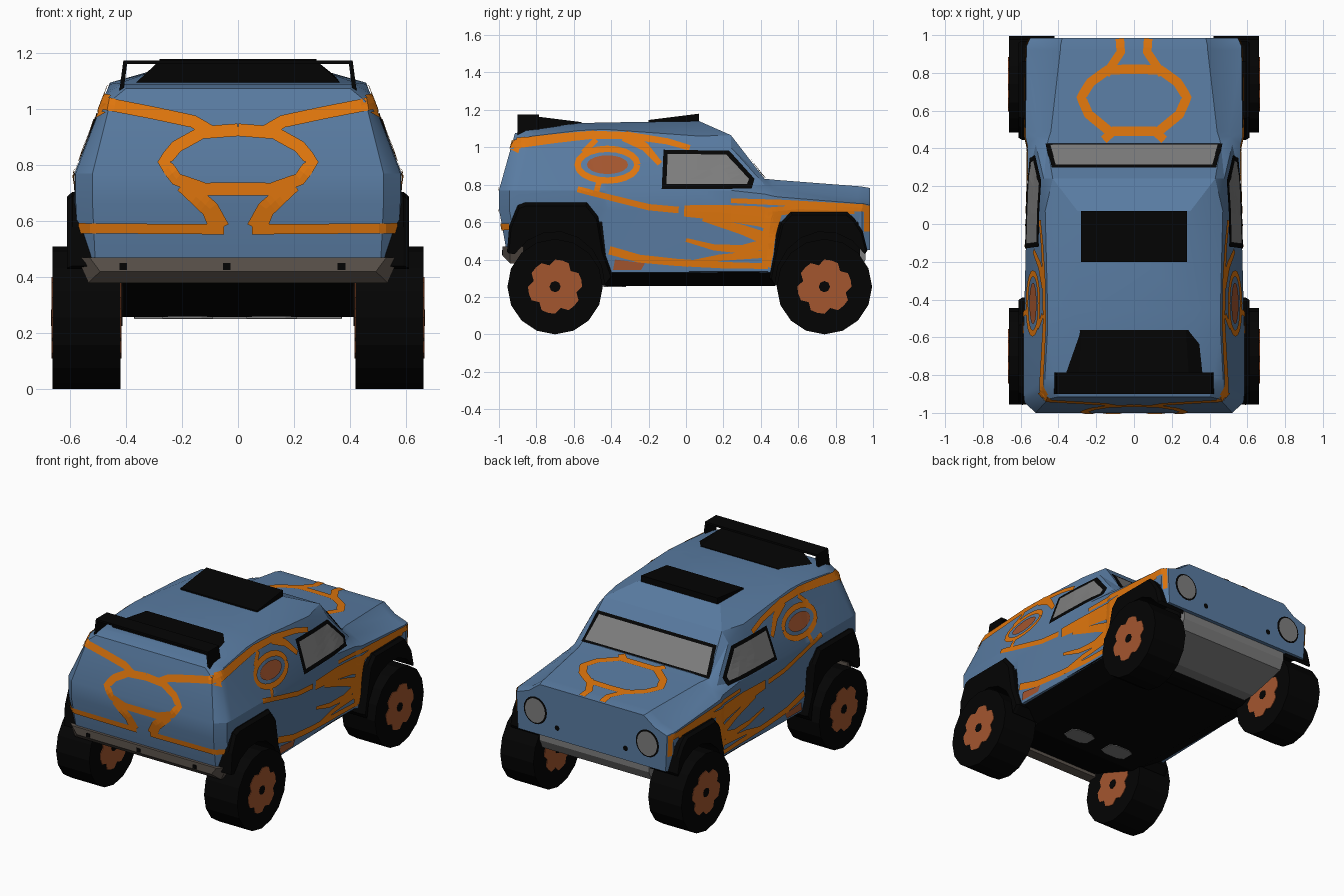
import bpy, bmesh, math
from mathutils import Vector
from mathutils.bvhtree import BVHTree

if "Cube" in bpy.data.objects:
    bpy.data.objects.remove(bpy.data.objects["Cube"])

def mat(name, r, g, b):
    m = bpy.data.materials.new(name)
    m.diffuse_color = (r, g, b, 1)
    m.use_nodes = True
    m.node_tree.nodes["Principled BSDF"].inputs["Base Color"].default_value = m.diffuse_color
    return m

BLUE = mat("body blue", .10, .20, .36)
ORANGE = mat("stripe orange", .74, .18, .004)
RUST = mat("rim rust", .37, .092, .028)
BLACK = mat("black trim", .0012, .0012, .0012)
GLASS = mat("glass grey", .21, .21, .21)
TAUPE = mat("bumper taupe", .11, .09, .075)

def finish(bm, name, material, smooth=False, solid=True):
    if solid:
        bmesh.ops.recalc_face_normals(bm, faces=bm.faces)
    me = bpy.data.meshes.new(name)
    bm.to_mesh(me)
    ob = bpy.data.objects.new(name, me)
    me.materials.append(material)
    bpy.context.collection.objects.link(ob)
    if smooth:
        bpy.ops.object.select_all(action='DESELECT')
        ob.select_set(True)
        bpy.context.view_layer.objects.active = ob
        bpy.ops.object.shade_smooth_by_angle(angle=math.radians(20))
    return ob

def loft(rings):
    """Skin rings of equal, even length; ends are closed with a ladder of quads."""
    bm = bmesh.new()
    vs = [[bm.verts.new(p) for p in r] for r in rings]
    n = len(rings[0])
    for a, b in zip(vs, vs[1:]):
        for i in range(n):
            bm.faces.new((a[i], a[(i + 1) % n], b[(i + 1) % n], b[i]))
    for r in (vs[0], vs[-1]):
        for i in range(n // 2 - 1):
            bm.faces.new((r[i], r[i + 1], r[n - 2 - i], r[n - 1 - i]))
    bmesh.ops.recalc_face_normals(bm, faces=bm.faces)
    return bm

def box_loft(name, material, stations, taper=1.0, cx=0.0):
    """Stations along y: (y, half width, bottom z, top z)."""
    rings = [[(cx + h, y, t), (cx + h * taper, y, b), (cx - h * taper, y, b), (cx - h, y, t)]
             for y, h, b, t in stations]
    return finish(loft(rings), name, material)

# ---- body shell: y, sill z, belt x/z, shoulder x/z, roof x/z
STATIONS = [
    (-1.0, .45, .52, .77, .455, 1.03, .40, 1.075),
    (-.945, .45, .58, .77, .475, 1.05, .42, 1.09),
    (-.90, .60, .585, .77, .472, 1.06, .42, 1.095),
    (-.57, .60, .585, .77, .458, 1.09, .32, 1.13),
    (-.45, .60, .58, .77, .458, 1.095, .31, 1.132),
    (-.42, .33, .58, .77, .458, 1.095, .31, 1.133),
    (.07, .33, .568, .77, .47, 1.06, .30, 1.14),
    (.24, .33, .562, .77, .478, 1.0, .43, 1.065),
    (.42, .33, .565, .75, .52, .80, .46, .832),
    (.46, .33, .575, .74, .515, .785, .45, .828),
    (.49, .60, .575, .735, .505, .778, .44, .825),
    (.92, .60, .57, .70, .47, .732, .39, .792),
    (.94, .45, .57, .70, .47, .732, .39, .79),
    (.985, .45, .55, .69, .46, .722, .38, .782)]

def lean(y, z):
    # the tail tucks in below the crease and above the belt
    return y + (max(0, .67 - z) * .18 + max(0, z - .77) * .28 if y < -.8 else 0)

rings = []
for y, sz, bx, bz, hx, hz, rx, rz in STATIONS:
    half = [(bx - .01, sz), (bx, .665), (bx, bz), (hx, hz), (rx, rz)]
    rings.append([(x, lean(y, z), z) for x, z in half] +
                 [(-x, lean(y, z), z) for x, z in reversed(half)])
shell = loft(rings)
bmesh.ops.triangulate(shell, faces=shell.faces)
shell.normal_update()
TREE = BVHTree.FromBMesh(shell)
finish(shell, "body_shell", BLUE, smooth=True)

# ---- helpers that lay thin paint and panels on the shell
VIEWS = {  # 2D point -> ray start, ray direction
    "right": (lambda a, b: (3, a, b), Vector((-1, 0, 0))),
    "left": (lambda a, b: (-3, a, b), Vector((1, 0, 0))),
    "rear": (lambda a, b: (a, -3, b), Vector((0, 1, 0))),
    "nose": (lambda a, b: (a, 3, b), Vector((0, -1, 0))),
    "top": (lambda a, b: (a, b, 3), Vector((0, 0, -1)))}

def project(view, a, b, lift):
    start, d = VIEWS[view]
    o = Vector(start(a, b))
    hit, nor, _, _ = TREE.ray_cast(o, d)
    if hit is None:
        hit, nor, _, _ = TREE.find_nearest(o + d * 2.4)
    return hit + nor * lift

def lay(bm, name, material, view):
    bm.normal_update()
    for f in bm.faces:
        if f.normal.dot(VIEWS[view][1]) > 0:
            f.normal_flip()
    return finish(bm, name, material, solid=False)

def panel(name, material, view, pts, lift):
    bm = bmesh.new()
    bm.faces.new([bm.verts.new((a, b, 0)) for a, b in pts])
    bmesh.ops.triangulate(bm, faces=bm.faces)
    bmesh.ops.subdivide_edges(bm, edges=bm.edges, cuts=5, use_grid_fill=True)
    for v in bm.verts:
        v.co = project(view, v.co.x, v.co.y, lift)
    return lay(bm, name, material, view)

def stripe(name, view, pts, w0, w1=None, lift=.006):
    w1 = w0 if w1 is None else w1
    line = []
    for p, q in zip(pts, pts[1:]):
        p, q = Vector(p), Vector(q)
        n = max(1, int((q - p).length / .02))
        line += [p.lerp(q, i / n) for i in range(n)]
    line.append(Vector(pts[-1]))
    bm, rows, n = bmesh.new(), [], len(line) - 1
    for i, p in enumerate(line):
        t = (line[min(i + 1, n)] - line[max(i - 1, 0)]).normalized()
        side = Vector((-t.y, t.x)) * (w0 + (w1 - w0) * i / n) / 2
        rows.append([bm.verts.new(project(view, *(p + side * k), lift)) for k in (-1, 0, 1)])
    for r, s in zip(rows, rows[1:]):
        for k in (0, 1):
            bm.faces.new((r[k], r[k + 1], s[k + 1], s[k]))
    return lay(bm, name, ORANGE, view)

def ellipse(a, b, ra, rb, n=20):
    return [(a + ra * math.cos(2 * math.pi * i / n), b + rb * math.sin(2 * math.pi * i / n))
            for i in range(n)]

# ---- side windows and side paint
for v in ("right", "left"):
    panel(v + "_window_frame", BLACK, v, [(-.13, .775), (-.12, .985), (.23, .98), (.365, .83), (.35, .775)], .006)
    panel(v + "_window_glass", GLASS, v, [(-.105, .80), (-.098, .962), (.215, .958), (.335, .828), (.325, .80)], .010)
    ring = ellipse(-.42, .905, .16, .085)
    stripe(v + "_ring_stripe", v, ring + ring[:1], .034)
    panel(v + "_ring_centre", RUST, v, ellipse(-.42, .905, .11, .05), .006)
    stripe(v + "_roof_stripe", v, [(-.94, 1.015), (-.7, 1.045), (-.5, 1.065), (-.3, 1.06), (-.1, 1.03), (.02, .995)], .055, .03)
    stripe(v + "_pillar_stripe", v, [(-.33, 1.06), (-.22, 1.0), (-.14, .91)], .06, .03, .007)
    stripe(v + "_ring_link", v, [(-.55, .97), (-.48, 1.04)], .03)
    stripe(v + "_ring_tail", v, [(-.46, .83), (-.48, .76)], .03)
    stripe(v + "_belt_stripe", v, [(-.58, .775), (-.4, .73), (-.2, .68), (-.04, .665)], .03, .035)
    stripe(v + "_door_stripe", v, [(-.01, .66), (.2, .65), (.4, .63), (.5, .60)], .06, .12)
    stripe(v + "_fender_stripe", v, [(.24, .715), (.5, .705), (.8, .685), (.96, .675)], .025, .04)
    stripe(v + "_lower_fender_stripe", v, [(.4, .65), (.6, .67), (.9, .66)], .05, .03, .007)
    stripe(v + "_nose_edge_stripe", v, [(.965, .69), (.965, .55)], .03)
    stripe(v + "_upper_slash", v, [(.09, .62), (.3, .56), (.46, .50)], .03, .07)
    stripe(v + "_middle_slash", v, [(0, .505), (.15, .465), (.3, .455), (.46, .49)], .02, .06, .007)
    stripe(v + "_arch_edge_stripe", v, [(.46, .64), (.44, .50), (.43, .36)], .08, .05, .007)
    stripe(v + "_sill_stripe", v, [(-.41, .45), (-.25, .405), (-.05, .385), (.2, .37), (.44, .365)], .045, .03)
    stripe(v + "_sill_slash", v, [(0, .375), (.18, .41), (.43, .43)], .03, .04, .007)
    panel(v + "_sill_patch", RUST, v, [(-.39, .345), (-.24, .345), (-.22, .38), (-.38, .40)], .006)

# ---- rear paint
stripe("rear_ring_stripe", "rear", [(0, .925), (.13, .915), (.22, .865), (.265, .81), (.22, .75), (.12, .715), (-.12, .715),
       (-.22, .75), (-.265, .81), (-.22, .865), (-.13, .915), (0, .925)], .045)
for s, n in ((1, "right"), (-1, "left")):
    stripe(n + "_rear_top_stripe", "rear", [(s * x, z) for x, z in ((.48, 1.02), (.3, .985), (.16, .955), (.1, .92))], .045)
    stripe(n + "_rear_leg_stripe", "rear", [(s * x, z) for x, z in ((.2, .73), (.1, .645), (.065, .575))], .05, .07)
    stripe(n + "_rear_low_stripe", "rear", [(s * .05, .572), (s * .565, .576)], .036, None, .007)
    # bonnet legs
    stripe(n + "_bonnet_front_leg", "top", [(s * x, y) for x, y in ((.15, .79), (.07, .91), (.075, .98))], .045)
    stripe(n + "_bonnet_rear_leg", "top", [(s * .1, .50), (s * .16, .445)], .045)
    # round headlights and grille bolts
    panel(n + "_headlight_rim", BLACK, "nose", ellipse(s * .41, .605, .085, .09), .004)
    panel(n + "_headlight", GLASS, "nose", ellipse(s * .41, .605, .073, .08), .008)
    panel(n + "_grille_bolt", BLACK, "nose", ellipse(s * .25, .53, .018, .018, 8), .005)

# ---- bonnet ring and windscreen
stripe("bonnet_ring_stripe", "top", [(0, .82), (.14, .815), (.23, .75), (.28, .67), (.24, .58), (.13, .49), (-.13, .49),
       (-.24, .58), (-.28, .67), (-.23, .75), (-.14, .815), (0, .82)], .05)
panel("windscreen_frame", BLACK, "top", [(-.465, .425), (-.435, .295), (.435, .295), (.465, .425)], .006)
panel("windscreen_glass", GLASS, "top", [(-.445, .413), (-.415, .308), (.415, .308), (.445, .413)], .010)

# ---- underside
box_loft("chassis", BLACK, [(-.92, .41, .42, .64), (-.5, .41, .26, .64), (.55, .41, .26, .64), (.93, .41, .42, .64)])
box_loft("floor_pan", BLACK, [(-.43, .56, .258, .335), (.475, .56, .258, .335)], .75)
box_loft("skid_plate", GLASS, [(.62, .37, .25, .30), (.70, .37, .25, .42), (.93, .40, .34, .46), (.96, .40, .40, .46)])
for x in (-.18, .12):
    box_loft("floor_plate", GLASS, [(-.44, .05, .253, .26), (-.42, .09, .253, .26), (-.34, .09, .253, .26), (-.32, .05, .253, .26)], cx=x)

# ---- rear bumper with bolts
box_loft("rear_bumper", TAUPE, [(-.982, .53, .42, .47), (-.94, .575, .38, .47), (-.87, .575, .38, .47)], .93)
for x in (-.41, -.04, .37):
    box_loft("bumper_bolt", BLACK, [(-.985, .014, .425, .45), (-.95, .014, .425, .45)], cx=x)

# ---- roof scoop and rear spoiler: a ramp followed by an open hoop
box_loft("roof_scoop", BLACK, [(-.2, .28, 1.12, 1.146), (.07, .28, 1.12, 1.18)])
box_loft("spoiler_ramp", BLACK, [(-.80, .29, 1.07, 1.165), (-.56, .275, 1.10, 1.135)], 1.35)
box_loft("spoiler_wing", BLACK, [(-.90, .41, 1.162, 1.175), (-.785, .41, 1.162, 1.175)])
for s in (1, -1):
    rings = [[(s * .425, y, 1.06), (s * .41, y, 1.172), (s * .395, y, 1.172), (s * .41, y, 1.06)]
             for y in (-.90, -.785)]
    finish(loft(rings), "spoiler_fin", BLACK)

# ---- wheel arch flares
ARCHES = {
    "rear": (-.70, [(-.957, .44), (-.945, .58), (-.90, .69), (-.86, .705), (-.53, .705), (-.47, .63), (-.44, .45), (-.39, .31)]),
    "front": (.74, [(.97, .45), (.945, .55), (.90, .62), (.86, .655), (.56, .655), (.51, .60), (.475, .45), (.445, .30)])}
for n, (yc, outer) in ARCHES.items():
    inner = [(yc + (-1 if n == "rear" else 1) * .265 * math.cos(a), .265 + .285 * math.sin(a))
             for a in (math.radians(35 + 145 * i / 7) for i in range(8))]
    for s in (1, -1):
        rings = [[(s * x, y, z) for y, z in [(yc + (y - yc) * k, .26 + (z - .26) * k) for y, z in outer] + inner[::-1]]
                 for x, k in ((.41, .98), (.592, 1), (.612, .96))]
        finish(loft(rings), n + "_flare", BLACK)

# ---- wheels: faceted tyre, notched rim plates on both sides, hub
def disc(name, material, y, x0, x1, radii):
    bm, n = bmesh.new(), len(radii)
    ends = [[bm.verts.new((x, y + r * math.cos(2 * math.pi * i / n), .255 + r * math.sin(2 * math.pi * i / n)))
             for i, r in enumerate(radii)] for x in (x0, x1)]
    for i in range(n):
        j = (i + 1) % n
        bm.faces.new((ends[0][i], ends[0][j], ends[1][j], ends[1][i]))
    for e in ends:
        bm.faces.new(e)
    return finish(bm, name, material)

for n, y in (("rear", -.70), ("front", .74)):
    for s in (1, -1):
        disc(n + "_tyre", BLACK, y, s * .42, s * .663, [.255] * 16)
        for x0, x1, x2 in ((.658, .666, .668), (.425, .416, .413)):
            disc(n + "_rim", RUST, y, s * x0, s * x1, [.145, .145, .145, .118] * 6)
            disc(n + "_hub", BLACK, y, s * x0, s * x2, [.03] * 8)
